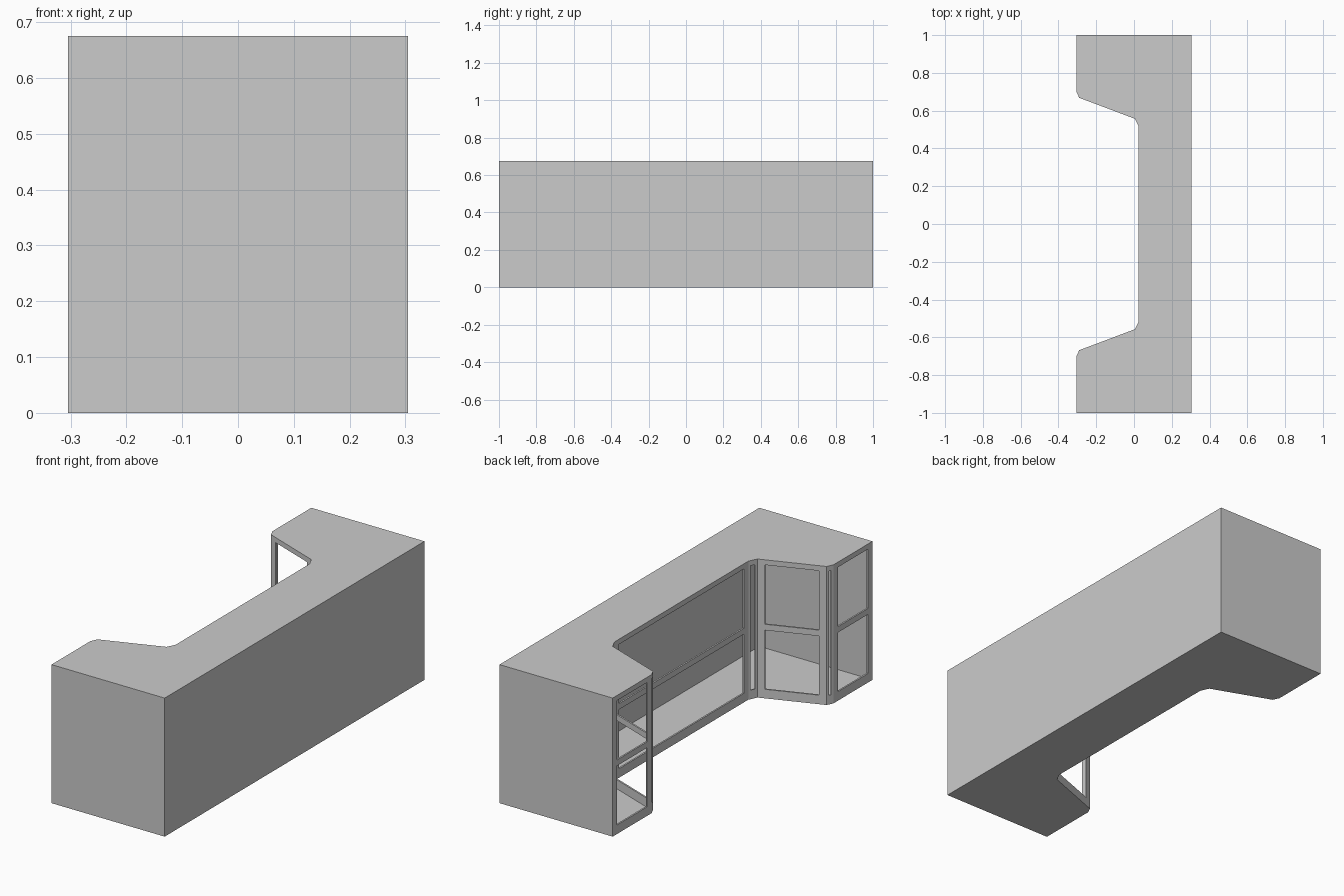
import bpy
from mathutils import Vector

if "Cube" in bpy.data.objects:
    bpy.data.objects.remove(bpy.data.objects["Cube"])

H = 0.675
# Front outline of the counter, +y half, then mirrored
half = [(-0.305, 1.0), (-0.305, 0.70), (-0.29, 0.668), (0.005, 0.557), (0.025, 0.515)]
front = half + [(x, -y) for x, y in reversed(half)]
outline = front + [(0.305, -1.0), (0.305, 1.0)]


def make_object(name, verts, faces):
    mesh = bpy.data.meshes.new(name)
    mesh.from_pydata(verts, [], faces)
    mesh.update()
    obj = bpy.data.objects.new(name, mesh)
    bpy.context.collection.objects.link(obj)
    return obj


def slab(name, z, up):
    verts = [(x, y, z) for x, y in outline]
    order = list(range(len(verts)))
    return make_object(name, verts, [order if up else order[::-1]])


def wall(name, a, b):
    verts = [(*a, 0), (*b, 0), (*b, H), (*a, H)]
    return make_object(name, verts, [(0, 1, 2, 3)])


def frame(name, a, b, margin, zs, thickness=0.008):
    """Upright panel from a to b; every second cell of the middle column is open."""
    a, b = Vector(a), Vector(b)
    d = (b - a).normalized()
    cols = [a, a + d * margin, b - d * margin, b]
    verts = [(p.x, p.y, z) for z in zs for p in cols]
    faces = []
    for r in range(len(zs) - 1):
        for c in range(3):
            if c == 1 and r % 2 == 1:
                continue
            i = r * 4 + c
            faces.append((i, i + 1, i + 5, i + 4))
    obj = make_object(name, verts, faces)
    mod = obj.modifiers.new("thickness", 'SOLIDIFY')
    mod.thickness = thickness
    mod.offset = -1
    return obj


# Closed shell: top, floor, back and two ends
slab("counter_top", H, True)
slab("cabinet_floor", 0.0, False)
wall("back_wall", (0.305, -1), (0.305, 1))
wall("end_wall_left", (-0.305, -1), (0.305, -1))
wall("end_wall_right", (0.305, 1), (-0.305, 1))

# Open front frames with a middle rail, and narrow slotted corner posts
two_rows = [0, 0.044, 0.332, 0.361, 0.650, H]
one_row = [0, 0.044, 0.650, H]
for i, (a, b) in enumerate(zip(front, front[1:])):
    if (Vector(b) - Vector(a)).length < 0.1:
        frame(f"corner_post_{i}", a, b, 0.012, one_row, 0.006)
    else:
        frame(f"front_frame_{i}", a, b, 0.034, two_rows)
